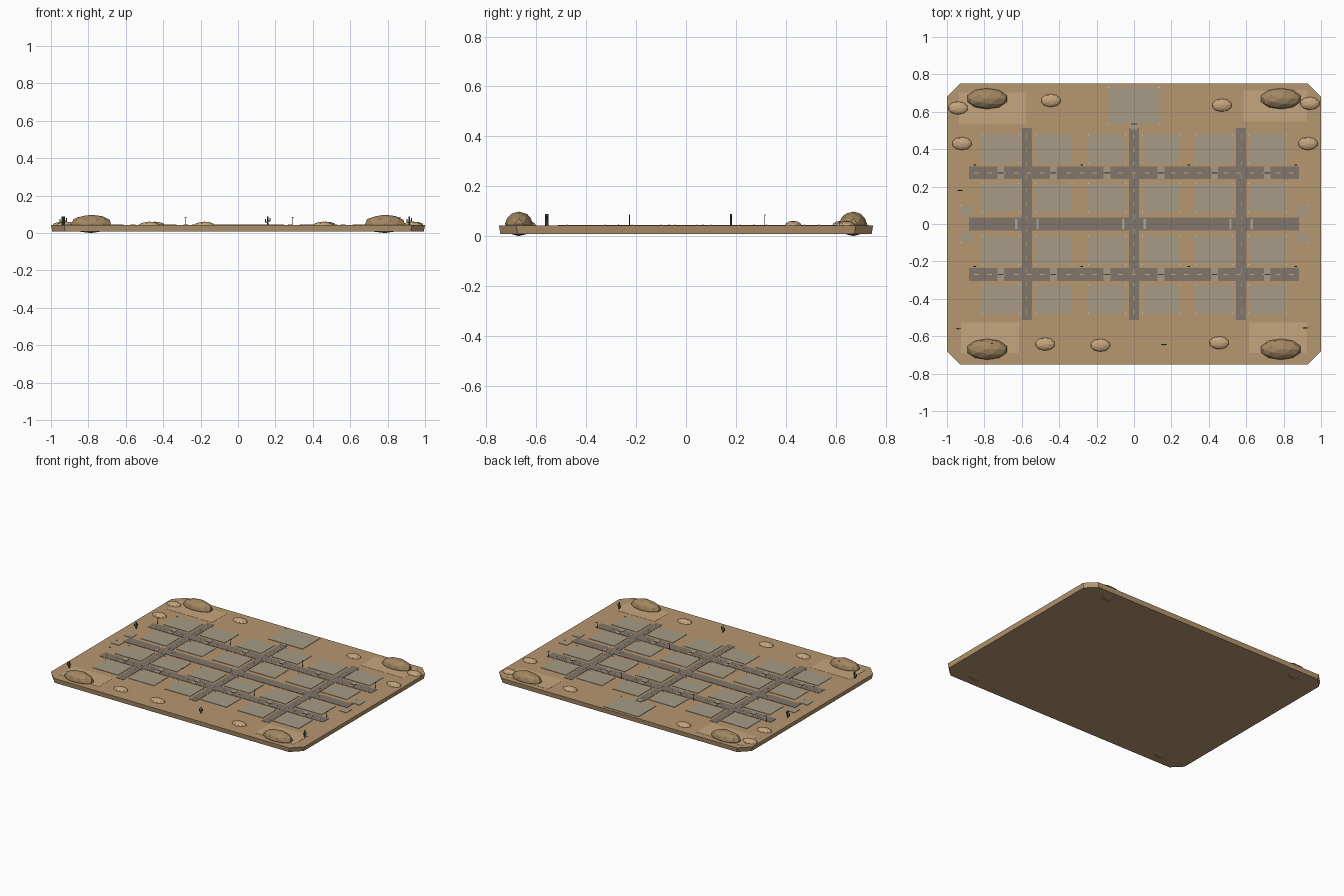
import bpy, bmesh
from mathutils import Matrix, Vector

if "Cube" in bpy.data.objects:
    bpy.data.objects.remove(bpy.data.objects["Cube"])

TOP = 0.042  # ground surface height


def mat(name, r, g, b):
    m = bpy.data.materials.new(name)
    m.diffuse_color = (r, g, b, 1)
    m.use_nodes = True
    m.node_tree.nodes["Principled BSDF"].inputs["Base Color"].default_value = m.diffuse_color
    return m


SAND = mat("sand", 0.47, 0.31, 0.16)
PALE = mat("pale_sand", 0.56, 0.38, 0.21)
STONE = mat("stone", 0.36, 0.24, 0.12)
ROAD = mat("asphalt", 0.22, 0.18, 0.145)
LOT = mat("lot_paving", 0.38, 0.33, 0.24)
YELLOW = mat("lane_paint", 0.55, 0.42, 0.18)
WHITE = mat("white_paint", 0.7, 0.66, 0.57)
METAL = mat("dark_metal", 0.05, 0.05, 0.05)
GREEN = mat("cactus_green", 0.06, 0.12, 0.05)


def finish(name, bm, material):
    me = bpy.data.meshes.new(name)
    bm.to_mesh(me)
    bm.free()
    me.materials.append(material)
    ob = bpy.data.objects.new(name, me)
    bpy.context.collection.objects.link(ob)
    return ob


def add_box(bm, x, y, z, sx, sy, sz):
    # z is the underside of the box
    m = Matrix.Translation((x, y, z + sz / 2)) @ Matrix.Diagonal((sx, sy, sz, 1))
    bmesh.ops.create_cube(bm, size=1, matrix=m)


def boxes(name, items, material):
    bm = bmesh.new()
    for it in items:
        add_box(bm, *it)
    return finish(name, bm, material)


def add_rod(bm, a, b, r, sides=6):
    a, b = Vector(a), Vector(b)
    d = b - a
    m = Matrix.Translation((a + b) / 2) @ d.to_track_quat('Z', 'Y').to_matrix().to_4x4()
    bmesh.ops.create_cone(bm, cap_ends=True, segments=sides, radius1=r, radius2=r,
                          depth=d.length, matrix=m)


# ground slab with clipped corners and slightly tapered sides
bm = bmesh.new()
outline = [(-1, -.68), (-.93, -.75), (.93, -.75), (1, -.68),
           (1, .68), (.93, .75), (-.93, .75), (-1, .68)]
low = [bm.verts.new((x * .993, y * .993, .009)) for x, y in outline]
high = [bm.verts.new((x, y, TOP)) for x, y in outline]
bm.faces.new(low[::-1])
bm.faces.new(high)
for i in range(8):
    j = (i + 1) % 8
    bm.faces.new((low[i], low[j], high[j], high[i]))
finish("ground_slab", bm, SAND)

# pale sand patches in the corners
boxes("sand_patches", [(x, y, TOP - .002, sx, sy, .003) for x, y, sx, sy in
      [(-.757, .619, .358, .168), (.755, .631, .34, .166),
       (-.77, -.608, .31, .163), (.77, -.608, .31, .163)]], PALE)


# boulders and small rocks
def rock(name, x, y, z, rx, ry, rz, material):
    bm = bmesh.new()
    m = Matrix.Translation((x, y, z)) @ Matrix.Diagonal((rx, ry, rz, 1))
    bmesh.ops.create_icosphere(bm, subdivisions=2, radius=1, matrix=m)
    finish(name, bm, material)


for sx in (-1, 1):
    for sy in (-1, 1):
        rock("boulder", .785 * sx, .67 * sy, .049, .111, .056, .049, STONE)
for x, y in [(-.94, .62), (-.92, .43), (-.445, .66), (.47, .635), (.94, .645),
             (.93, .43), (-.475, -.642), (-.18, -.648), (.455, -.635)]:
    rock("small_rock", x, y, .041, .054, .035, .02, PALE)

# road grid
COLS = (-.573, 0, .573)
ROWS = (-.27, .273)
boxes("main_road", [(0, 0, TOP - .002, 1.766, .067, .0042)], ROAD)
boxes("side_roads", [(0, y, TOP - .002, 1.766, .067, .004) for y in ROWS], ROAD)
boxes("cross_roads", [(x, 0, TOP - .002, .054, 1.026, .0038) for x in COLS], ROAD)

# lane dashes
dash = []
for y in ROWS:
    dash += [(-.84 + i * .07, y, TOP + .001, .024, .004, .0018) for i in range(25)]
for x in COLS:
    dash += [(x, -.47 + i * .0723, TOP + .001, .004, .024, .0018) for i in range(14)]
boxes("lane_dashes", dash, YELLOW)

# crosswalk stripes
boxes("crosswalks", [(x + s * .057, -.021 + i * .0105, TOP + .001, .012, .005, .0022)
                     for x in COLS for s in (-1, 1) for i in range(5)], WHITE)

# building lots with corner markers, and driveways
lots = [(x * s, y * t, .198, .15) for x in (.144, .43, .713) for s in (-1, 1)
        for y in (.4, .142) for t in (-1, 1)]
lots += [(.898 * s, .072 * t, .056, .056) for s in (-1, 1) for t in (-1, 1)]
lots.append((0, .632, .268, .195))
boxes("lots", [(x, y, TOP - .002, w, h, .0045) for x, y, w, h in lots], LOT)
boxes("lot_markers", [(x + s * w / 2, y + t * h / 2, TOP, .005, .005, .004)
                      for x, y, w, h in lots for s in (-1, 1) for t in (-1, 1)], WHITE)
drives = [(x * s, y + t * .019, TOP - .002, .036, .03, .0054)
          for x in (.144, .43, .713) for s in (-1, 1) for y in ROWS for t in (-1, 1)]
drives.append((0, .52, TOP - .002, .036, .028, .0054))
boxes("driveways", drives, LOT)
boxes("drive_thresholds", [(x * s, y, TOP, .03, .004, .004) for x in (.144, .43, .713)
                           for s in (-1, 1) for y in ROWS]
      + [(0, .534, TOP, .03, .004, .004)], METAL)

# street lamps
for x in (-.855, -.283, .289, .86):
    for y in (.316, -.227):
        bm = bmesh.new()
        add_rod(bm, (x, y, TOP), (x, y, .084), .0015)
        add_box(bm, x + .004, y, .083, .014, .004, .003)
        finish("street_lamp", bm, METAL)

# cacti with two raised arms
for x, y in [(-.93, .18), (-.94, -.56), (.16, -.645), (.915, -.555), (-.76, -.64)]:
    bm = bmesh.new()
    add_rod(bm, (x, y, TOP), (x, y, .088), .0045, 7)
    for s, z in ((-1, .058), (1, .064)):
        add_rod(bm, (x, y, z), (x + s * .012, y, z), .0028)
        add_rod(bm, (x + s * .012, y, z - .002), (x + s * .012, y, z + .016), .0028)
    finish("cactus", bm, GREEN)
